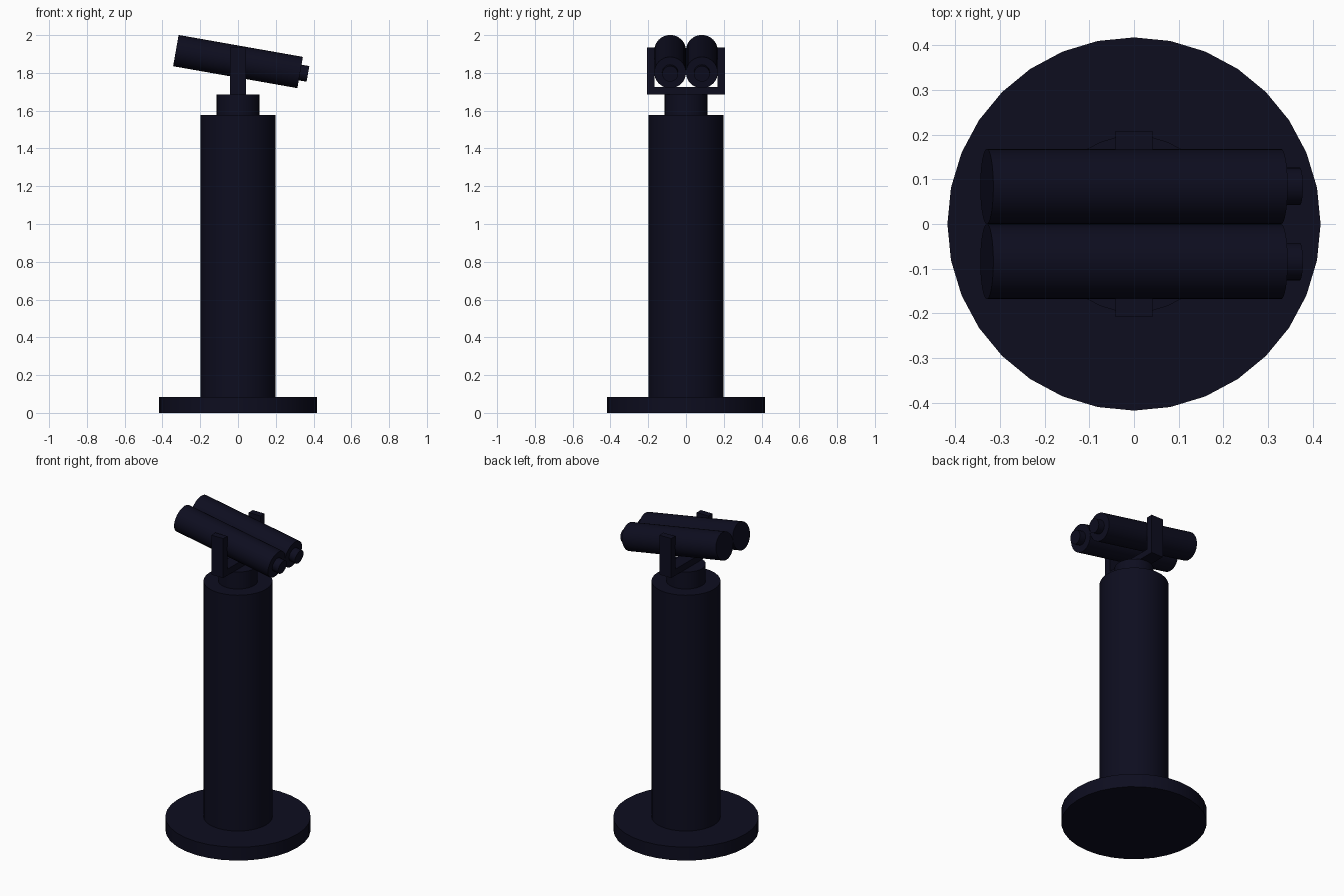
import bpy
from math import radians, sin, cos
from mathutils import Vector

cube = bpy.data.objects.get("Cube")
if cube:
    bpy.data.objects.remove(cube, do_unlink=True)

# Dark navy paint
paint = bpy.data.materials.new("dark_navy_paint")
paint.use_nodes = True
colour = (0.004, 0.004, 0.0137, 1)
paint.diffuse_color = colour
paint.node_tree.nodes["Principled BSDF"].inputs["Base Color"].default_value = colour


def finish(name):
    obj = bpy.context.object
    obj.name = name
    obj.data.materials.append(paint)
    return obj


def cylinder(name, radius, length, centre, tilt=0):
    bpy.ops.mesh.primitive_cylinder_add(vertices=32, radius=radius, depth=length,
                                        location=centre, rotation=(0, tilt, 0))
    bpy.ops.object.shade_smooth_by_angle(angle=radians(30))
    return finish(name)


def box(name, size, centre):
    bpy.ops.mesh.primitive_cube_add(size=1, location=centre)
    obj = finish(name)
    obj.scale = size
    bpy.ops.object.transform_apply(location=False, rotation=False, scale=True)
    return obj


# Stand: stacked round sections from the floor up
z = 0
for name, radius, height in (("base_plate", 0.417, 0.085),
                             ("pillar", 0.198, 1.493),
                             ("swivel_neck", 0.113, 0.107)):
    cylinder(name, radius, height, (0, 0, z + height / 2))
    z += height

# U-shaped bracket
box("bracket_floor", (0.083, 0.334, 0.04), (0, 0, z + 0.02))
for label, side in (("front", -1), ("back", 1)):
    box(label + "_bracket_arm", (0.083, 0.041, 0.25), (0, side * 0.187, z + 0.125))

# Twin viewing tubes, tipped down towards the eyepieces
tilt = radians(100)
axis = Vector((sin(tilt), 0, cos(tilt)))
tube_length, eye_length = 0.668, 0.042
for label, side in (("front", -1), ("back", 1)):
    middle = Vector((0, side * 0.084, 1.86))
    cylinder(label + "_tube", 0.084, tube_length, middle, tilt)
    cylinder(label + "_eyepiece", 0.042, eye_length + 0.02,
             middle + axis * (tube_length + eye_length - 0.02) / 2, tilt)
